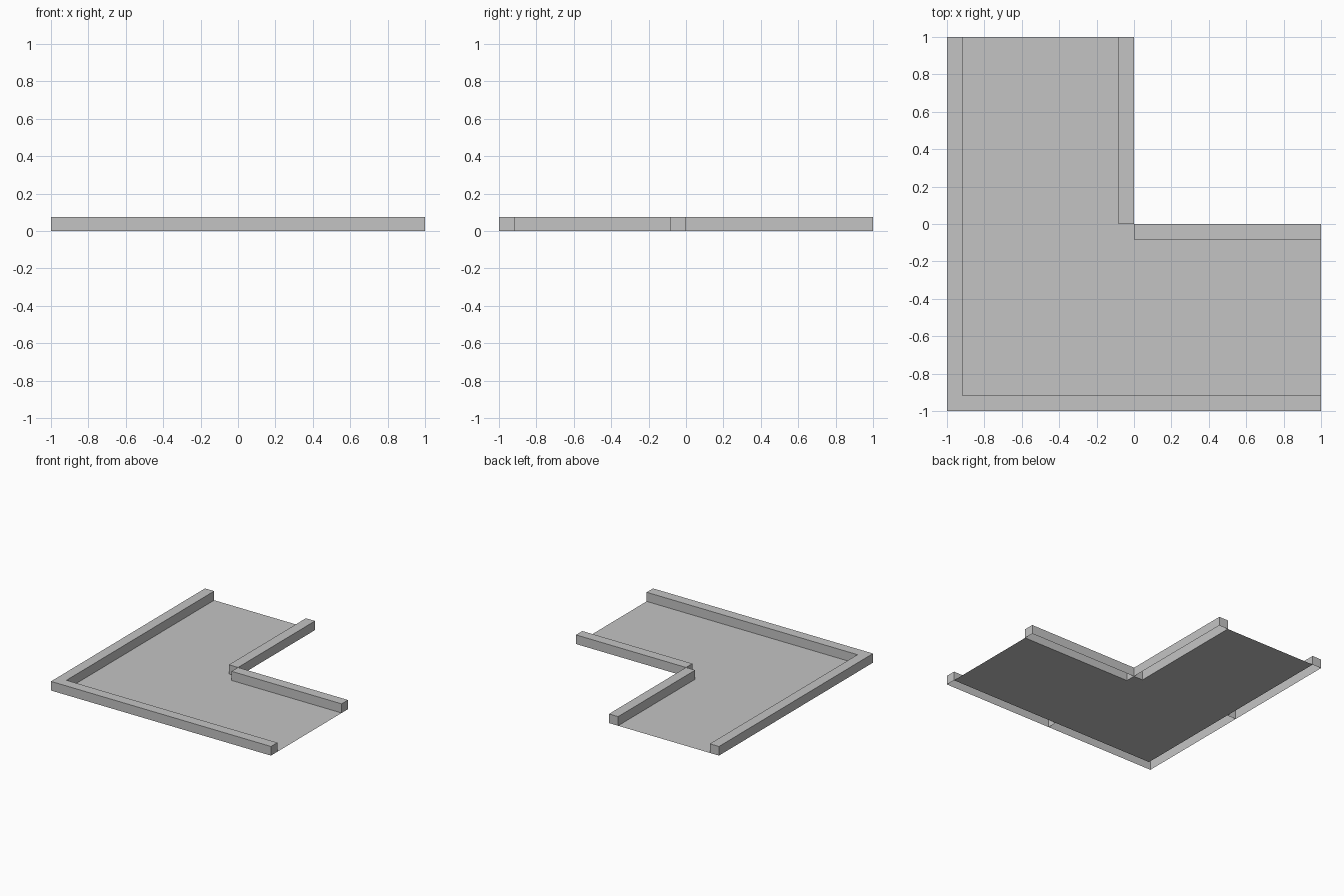
import bpy
import bmesh

cube = bpy.data.objects.get("Cube")
if cube:
    bpy.data.objects.remove(cube, do_unlink=True)

W = 0.083   # kerb width
H = 0.075   # kerb height

grey = bpy.data.materials.new("plain_grey")
grey.use_nodes = True
colour = (0.55, 0.55, 0.55, 1)
grey.diffuse_color = colour
grey.node_tree.nodes["Principled BSDF"].inputs["Base Color"].default_value = colour


def flat_part(name, outline, height=0):
    """Flat outline at ground level, or raised into a kerb with an open underside."""
    bm = bmesh.new()
    base = bm.faces.new([bm.verts.new((x, y, 0)) for x, y in outline])
    if height:
        top = bmesh.ops.extrude_face_region(bm, geom=[base])["geom"]
        verts = [v for v in top if isinstance(v, bmesh.types.BMVert)]
        bmesh.ops.translate(bm, verts=verts, vec=(0, 0, height))
        for face in list(bm.faces):
            if all(v.co.z < height / 2 for v in face.verts):
                bm.faces.remove(face)
    mesh = bpy.data.meshes.new(name)
    bm.to_mesh(mesh)
    bm.free()
    mesh.materials.append(grey)
    obj = bpy.data.objects.new(name, mesh)
    bpy.context.collection.objects.link(obj)


def rect(x0, y0, x1, y1):
    return [(x0, y0), (x1, y0), (x1, y1), (x0, y1)]


# L-shaped floor between the kerbs
e = 1 - W
flat_part("floor", [(-e, -e), (1, -e), (1, -W), (0, -W), (0, 0),
                    (-W, 0), (-W, 1), (-e, 1)])

# Outer kerb: corner piece and two straight runs
flat_part("outer_corner_kerb", [(-1, -1), (0, -1), (0, -e), (-e, -e),
                                (-e, 0), (-1, 0)], H)
flat_part("outer_front_kerb", rect(0, -1, 1, -e), H)
flat_part("outer_side_kerb", rect(-1, 0, -e, 1), H)

# Inner kerbs meeting at the notch
flat_part("inner_back_kerb", rect(0, -W, 1, 0), H)
flat_part("inner_side_kerb", rect(-W, 0, 0, 1), H)
